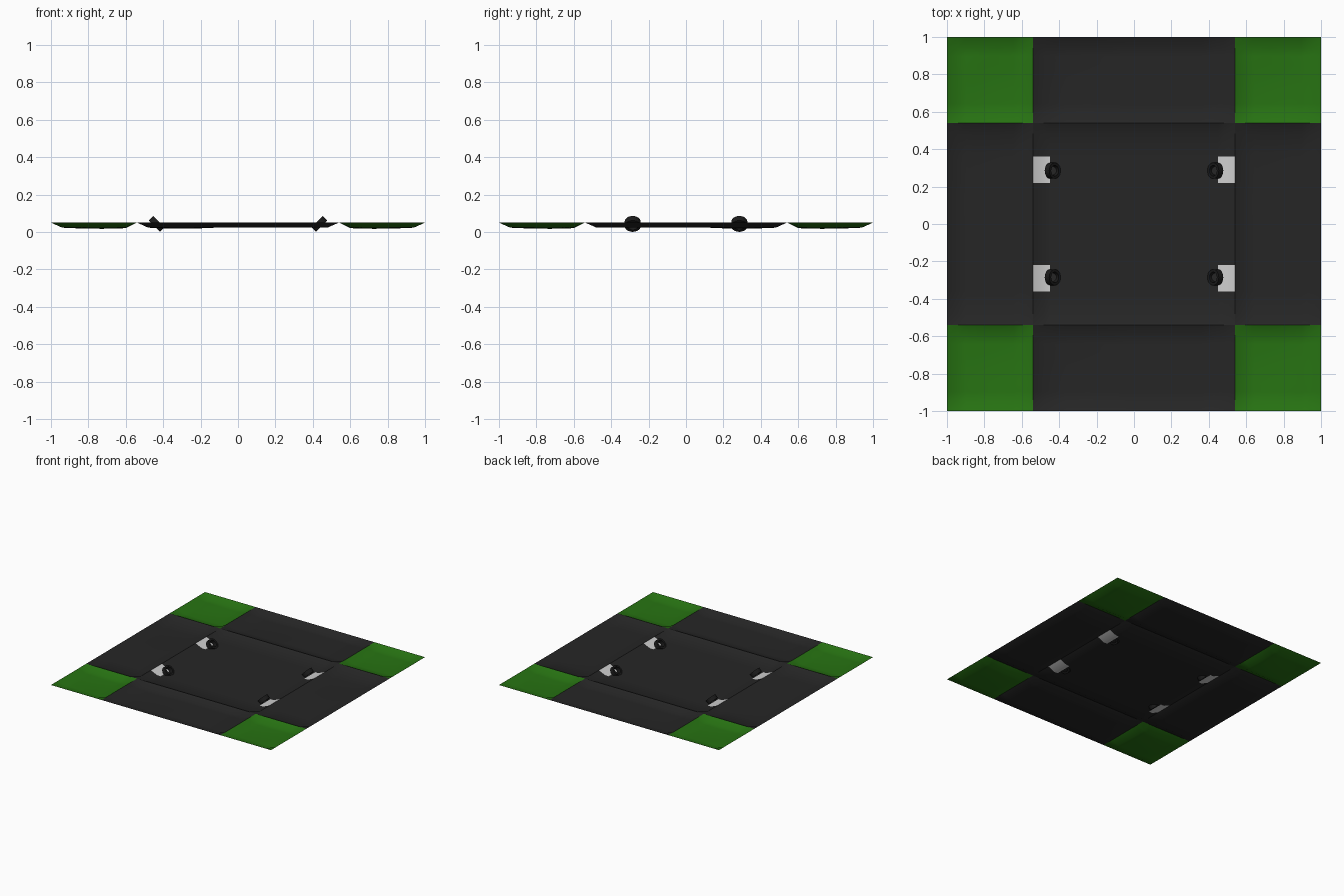
import bpy
import bmesh
import math

cube = bpy.data.objects.get("Cube")
if cube:
    bpy.data.objects.remove(cube)


def material(name, colour):
    m = bpy.data.materials.new(name)
    m.use_nodes = True
    m.diffuse_color = (*colour, 1)
    bsdf = m.node_tree.nodes["Principled BSDF"]
    bsdf.inputs["Base Color"].default_value = (*colour, 1)
    bsdf.inputs["Roughness"].default_value = 0.8
    return m


CHARCOAL = material("charcoal fabric", (0.019, 0.019, 0.019))
GREEN = material("green fabric", (0.02, 0.17, 0.006))
WHITE = material("white patch", (0.62, 0.62, 0.62))
BLACK = material("black rubber", (0.011, 0.011, 0.011))

SEAM = 0.54      # edge of the centre panel
RIM = 0.05       # height of all panel edges
FLOOR = 0.024    # height of the sunken panel middle
SLOPE = 0.06     # width of the sloping border
PATCH_X, PATCH_Y = 0.45, (0.22, 0.36)


def add_object(name, bm, materials, angle=30):
    me = bpy.data.meshes.new(name)
    bm.to_mesh(me)
    bm.free()
    ob = bpy.data.objects.new(name, me)
    bpy.context.collection.objects.link(ob)
    for m in materials:
        me.materials.append(m)
    bpy.ops.object.select_all(action="DESELECT")
    ob.select_set(True)
    bpy.context.view_layer.objects.active = ob
    bpy.ops.object.shade_smooth_by_angle(angle=math.radians(angle))
    return ob


def cuts(a, b, extra=()):
    """Grid lines across a panel: both slopes and an even middle."""
    lo, hi = a + SLOPE, b - SLOPE
    n = 8
    middle = [lo + (hi - lo) * i / n for i in range(n + 1)]
    return sorted({round(v, 4) for v in [a, b, *middle, *extra]})


def panel(name, xr, yr, mat, dip=None, patches=False):
    """Shallow dished sheet with raised edges and an optional soft sag."""
    ex = [-PATCH_X, PATCH_X] if patches else []
    ey = [s * v for s in (-1, 1) for v in PATCH_Y] if patches else []
    xs, ys = cuts(*xr, ex), cuts(*yr, ey)

    def height(x, y):
        edge = min(x - xr[0], xr[1] - x, y - yr[0], yr[1] - y)
        z = RIM + (FLOOR - RIM) * min(edge / SLOPE, 1)
        if dip and edge > SLOPE * 0.9:
            d = math.hypot(x - dip[0], y - dip[1]) / 0.2
            z -= 0.007 * max(0, math.cos(min(d, 1) * math.pi / 2))
        return z

    bm = bmesh.new()
    grid = [[bm.verts.new((x, y, height(x, y))) for y in ys] for x in xs]
    for i in range(len(xs) - 1):
        for j in range(len(ys) - 1):
            f = bm.faces.new((grid[i][j], grid[i + 1][j],
                              grid[i + 1][j + 1], grid[i][j + 1]))
            c = f.calc_center_median()
            if patches and abs(c.x) > PATCH_X and PATCH_Y[0] < abs(c.y) < PATCH_Y[1]:
                f.material_index = 1
    return add_object(name, bm, [mat, WHITE] if patches else [mat])


# Nine panels: centre, four sides and four corners
bands = {-1: (-1, -SEAM), 0: (-SEAM, SEAM), 1: (SEAM, 1)}
x_names = {-1: "right", 0: "middle", 1: "left"}
y_names = {-1: "front", 0: "middle", 1: "back"}
for i, xr in bands.items():
    for j, yr in bands.items():
        name = f"{y_names[j]}_{x_names[i]}_panel"
        if i and j:
            panel(name, xr, yr, GREEN, (i * 0.73, j * 0.73))
        elif i or j:
            panel(name, xr, yr, CHARCOAL, (i * 0.77 or -0.3, j * 0.77 or 0.3))
        else:
            panel("centre_panel", xr, yr, CHARCOAL, patches=True)


def ring(name, sx, sy):
    """Tilted ring turned from a rectangular section."""
    outer, inner, half, n = 0.043, 0.028, 0.017, 24
    section = [(outer, -half), (outer, half), (inner, half), (inner, -half)]
    bm = bmesh.new()
    loops = []
    for k in range(n):
        a = 2 * math.pi * k / n
        loops.append([bm.verts.new((r * math.cos(a), r * math.sin(a), h))
                      for r, h in section])
    for k in range(n):
        p, q = loops[k], loops[(k + 1) % n]
        for s in range(4):
            t = (s + 1) % 4
            bm.faces.new((p[s], q[s], q[t], p[t]))
    bmesh.ops.recalc_face_normals(bm, faces=bm.faces)
    ob = add_object(name, bm, [BLACK])
    ob.rotation_euler.y = -sx * math.pi / 4
    ob.location = (sx * 0.435, sy * 0.285, 0.043)


# Four rings beside the white patches
for sx in (-1, 1):
    for sy in (-1, 1):
        ring(f"{y_names[sy]}_{x_names[sx]}_ring", sx, sy)
